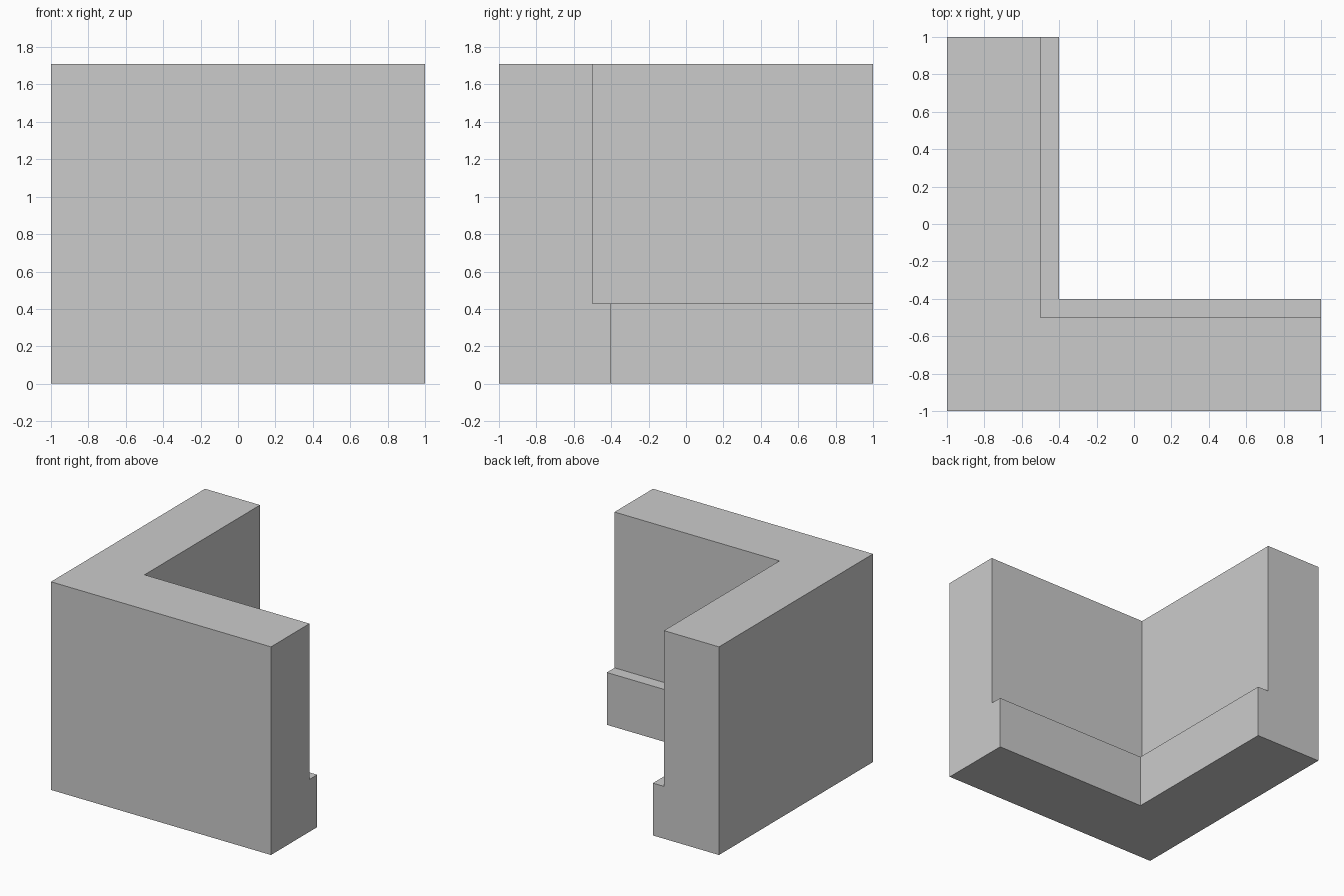
import bpy, bmesh

if "Cube" in bpy.data.objects:
    bpy.data.objects.remove(bpy.data.objects["Cube"])

# Wall cross-section: (depth from outer face, height), with the base ledge inside
profile = [(0, 0), (0.6, 0), (0.6, 0.43), (0.5, 0.43), (0.5, 1.71), (0, 1.71)]

# Stations of the L-shaped sweep: right end, mitred corner, back end
stations = [
    lambda d: (1, -1 + d),
    lambda d: (-1 + d, -1 + d),
    lambda d: (-1 + d, 1),
]

bm = bmesh.new()
rings = [[bm.verts.new((*place(d), z)) for d, z in profile] for place in stations]

# Wall sides
n = len(profile)
for a, b in zip(rings, rings[1:]):
    for i in range(n):
        j = (i + 1) % n
        bm.faces.new((a[i], a[j], b[j], b[i]))

# End caps
bm.faces.new(rings[0])
bm.faces.new(rings[-1][::-1])
bmesh.ops.recalc_face_normals(bm, faces=bm.faces[:])

mesh = bpy.data.meshes.new("corner_wall")
bm.to_mesh(mesh)
bm.free()
bpy.context.collection.objects.link(bpy.data.objects.new("corner_wall", mesh))
